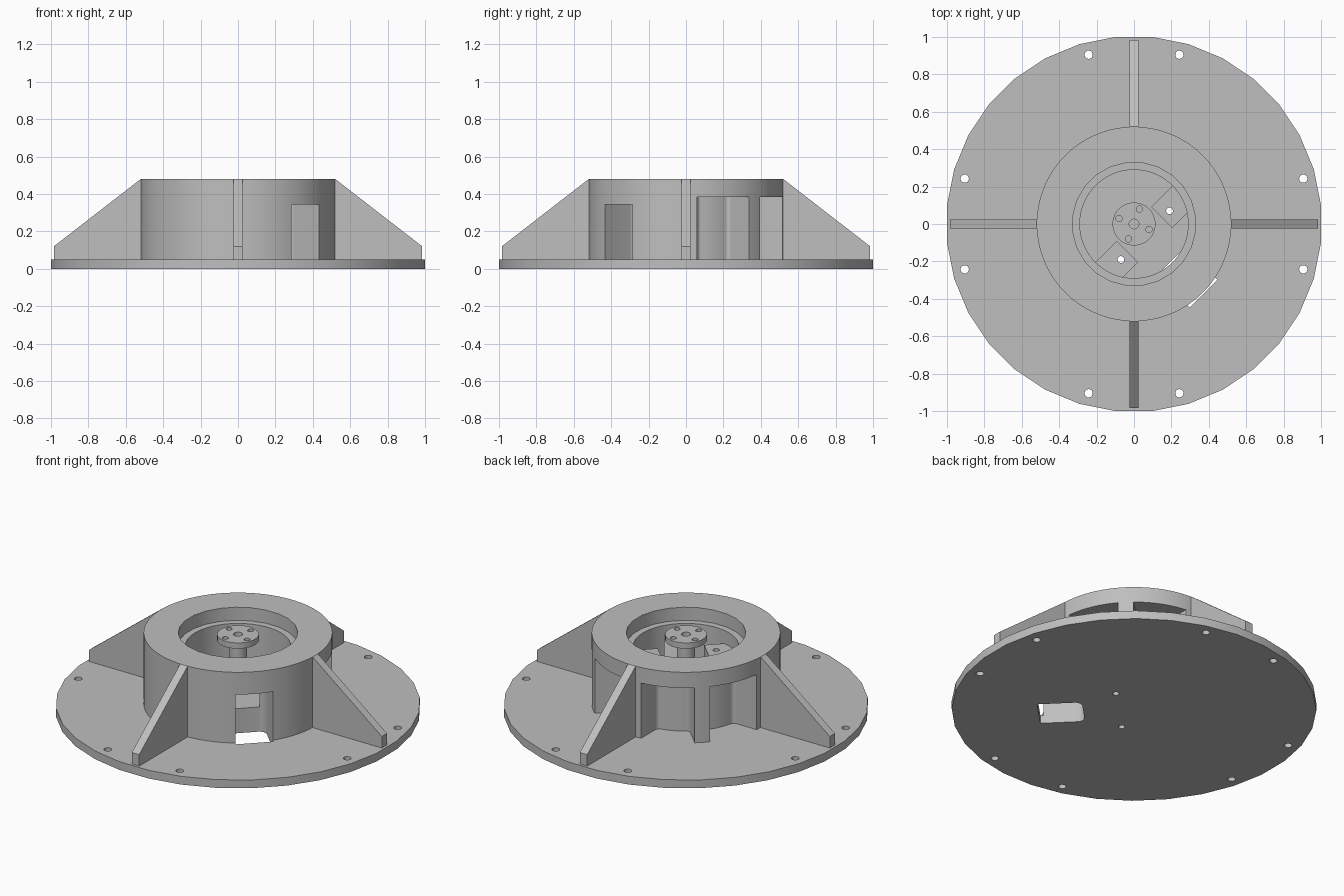
import bpy, bmesh, math
from mathutils import Matrix, Vector

if "Cube" in bpy.data.objects:
    bpy.data.objects.remove(bpy.data.objects["Cube"])

grey = bpy.data.materials.new("light_grey")
grey.use_nodes = True
grey.diffuse_color = (0.52, 0.52, 0.52, 1)
grey.node_tree.nodes["Principled BSDF"].inputs["Base Color"].default_value = (0.52, 0.52, 0.52, 1)

DIAG = -math.pi / 4      # direction of the cable passage


def finish(name, bm):
    bmesh.ops.recalc_face_normals(bm, faces=bm.faces)
    mesh = bpy.data.meshes.new(name)
    bm.to_mesh(mesh)
    bm.free()
    mesh.materials.append(grey)
    obj = bpy.data.objects.new(name, mesh)
    bpy.context.scene.collection.objects.link(obj)
    return obj


def prism(name, pts, z0, z1, turn=0.0, round_test=None, radius=0.0):
    """Extrude a flat outline; optionally round its vertical edges."""
    bm = bmesh.new()
    face = bm.faces.new([bm.verts.new((x, y, z0)) for x, y in pts])
    out = bmesh.ops.extrude_face_region(bm, geom=[face])
    for v in out["geom"]:
        if isinstance(v, bmesh.types.BMVert):
            v.co.z = z1
    if round_test:
        edges = [e for e in bm.edges
                 if abs(e.verts[0].co.z - e.verts[1].co.z) > 0.001
                 and round_test(e.verts[0].co)]
        bmesh.ops.bevel(bm, geom=edges, offset=radius, segments=5,
                        affect='EDGES', profile=0.5)
    bm.transform(Matrix.Rotation(turn, 4, 'Z'))
    return finish(name, bm)


def cylinder(name, r, z0, z1, n=64, at=(0, 0)):
    pts = [(at[0] + r * math.cos(math.tau * (i + 0.5) / n),
            at[1] + r * math.sin(math.tau * (i + 0.5) / n)) for i in range(n)]
    return prism(name, pts, z0, z1)


def box(name, x0, x1, y0, y1, z0, z1, turn=0.0, **kw):
    return prism(name, [(x0, y0), (x1, y0), (x1, y1), (x0, y1)], z0, z1, turn, **kw)


def cut(obj, cutters):
    for c in cutters:
        c.hide_render = True
        m = obj.modifiers.new("cut", 'BOOLEAN')
        m.operation, m.solver, m.object = 'DIFFERENCE', 'EXACT', c
    graph = bpy.context.evaluated_depsgraph_get()
    graph.update()
    mesh = bpy.data.meshes.new_from_object(obj.evaluated_get(graph))
    obj.modifiers.clear()
    obj.data = mesh


def ring(count, r, start):
    return [(r * math.cos(start + math.tau * i / count),
             r * math.sin(start + math.tau * i / count)) for i in range(count)]


# Shared cutters: cable passage and the two mounting screw holes
passage = box("passage_cutter", 0.28, 0.527, -0.105, 0.105, -0.1, 0.345, DIAG,
              round_test=lambda p: p.x < 0.3, radius=0.04)
screws = [cylinder("screw_cutter", 0.018, -0.1, 0.6, 16, p)
          for p in [(0.19, 0.07), (-0.07, -0.19)]]

# Round base plate with rim bolt holes
base = cylinder("base_plate", 1 / math.cos(math.pi / 32), 0, 0.05, 32)
bolts = [cylinder("bolt_cutter", 0.022, -0.1, 0.2, 16, p)
         for q in range(4) for p in ring(4, 0.937, math.radians(15))[q:q + 1]
         + ring(4, 0.937, math.radians(75))[q:q + 1]]
cut(base, [passage] + screws + bolts)

# Drum with stepped bore and side recesses in three quadrants
drum = cylinder("drum", 0.52, 0.05, 0.48, 96)
bores = [cylinder("upper_bore_cutter", 0.33, 0.40, 0.6, 24),
         cylinder("lower_bore_cutter", 0.29, 0.15, 0.6, 48)]


def recess_outline(inner, outer, side_gap, post_half):
    """Sector between the fin side and the middle post of a quadrant."""
    def arc(r, steps):
        a0 = math.asin(side_gap / r)
        a1 = math.pi / 4 - math.asin(post_half / r)
        return [(r * math.cos(a0 + (a1 - a0) * i / steps),
                 r * math.sin(a0 + (a1 - a0) * i / steps)) for i in range(steps + 1)]
    return arc(inner, 10) + arc(outer, 4)[::-1]


outline = recess_outline(0.365, 0.62, 0.06, 0.0425)
mirrored = [(y, x) for x, y in outline]
ends = [Vector(outline[0]), Vector(outline[10]), Vector(mirrored[0]), Vector(mirrored[10])]
recesses = [prism("recess_cutter", pts, 0.03, 0.385, q * math.pi / 2,
                  round_test=lambda p: any((p.xy - e).length < 0.001 for e in ends),
                  radius=0.02)
            for q in range(3) for pts in (outline, mirrored)]
cut(drum, bores + [passage] + screws + recesses)

# Four triangular fins around the drum
fins = []
for q, side in enumerate(("left", "back", "right", "front")):
    bm = bmesh.new()
    profile = [(0.50, 0.05), (0.985, 0.05), (0.985, 0.12), (0.52, 0.48), (0.50, 0.48)]
    face = bm.faces.new([bm.verts.new((x, -0.025, z)) for x, z in profile])
    out = bmesh.ops.extrude_face_region(bm, geom=[face])
    bmesh.ops.translate(bm, vec=(0, 0.05, 0),
                        verts=[v for v in out["geom"] if isinstance(v, bmesh.types.BMVert)])
    bm.transform(Matrix.Rotation(q * math.pi / 2, 4, 'Z'))
    fins.append(finish(side + "_fin", bm))

# Two motor mounting blocks inside the bore
blocks = []
for name, s in (("back_mount_block", 1), ("front_mount_block", -1)):
    y0, y1 = sorted((0.13 * s, 0.30 * s))
    block = box(name, 0, 0.16, y0, y1, 0.14, 0.32, DIAG)
    cut(block, screws)
    blocks.append(block)

# Shaft hub: drilled flange on a tube
flange = cylinder("hub_flange", 0.115, 0.435, 0.47, 48)
tube = cylinder("hub_shaft", 0.05, 0.33, 0.435, 32)
axle = cylinder("axle_cutter", 0.026, 0.2, 0.6, 24)
cut(flange, [axle] + [cylinder("hub_bolt_cutter", 0.017, 0.3, 0.6, 16, p)
                      for p in ring(4, 0.085, math.radians(70))])
cut(tube, [axle])

# Remove the cutters and shade the parts
for o in list(bpy.data.objects):
    if "_cutter" in o.name:
        bpy.data.objects.remove(o)
bpy.ops.object.select_all(action='DESELECT')
for o in [base, drum, flange, tube] + fins + blocks:
    o.select_set(True)
    bpy.context.view_layer.objects.active = o
bpy.ops.object.shade_smooth_by_angle(angle=math.radians(30))
